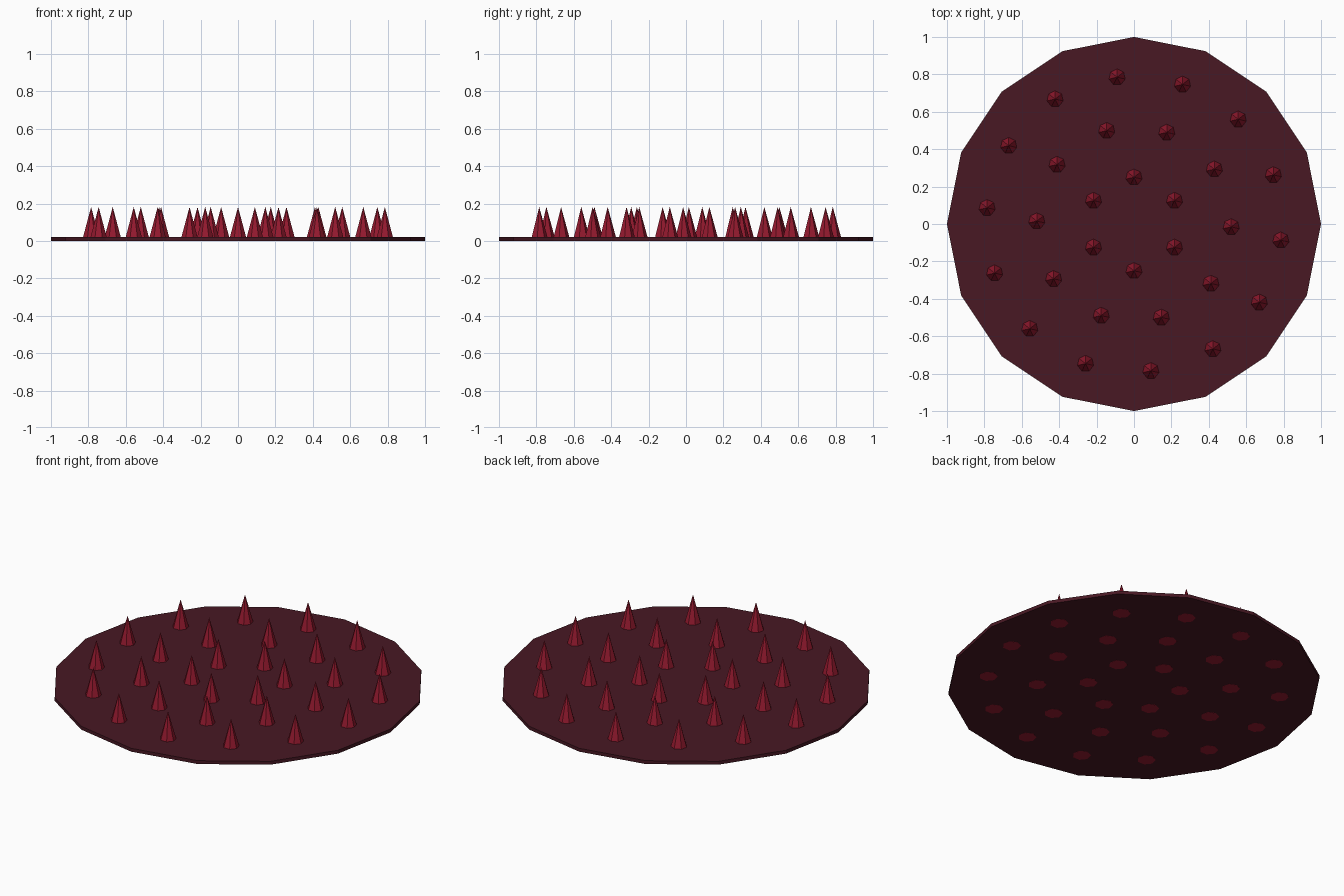
import bpy
from math import cos, sin, radians

if "Cube" in bpy.data.objects:
    bpy.data.objects.remove(bpy.data.objects["Cube"])


def material(name, rgb):
    m = bpy.data.materials.new(name)
    m.diffuse_color = (*rgb, 1)
    m.use_nodes = True
    m.node_tree.nodes["Principled BSDF"].inputs["Base Color"].default_value = m.diffuse_color
    return m


plate_mat = material("dark_maroon", (0.065, 0.009, 0.017))
spike_mat = material("crimson", (0.30, 0.010, 0.028))

PLATE_H, SPIKE_H = 0.02, 0.182

# Sixteen-sided base plate
bpy.ops.mesh.primitive_cylinder_add(vertices=16, radius=1, depth=PLATE_H,
                                    location=(0, 0, PLATE_H / 2))
plate = bpy.context.object
plate.name = "base_plate"
plate.data.materials.append(plate_mat)

# Spikes in three rings: (count, ring radius, start angle)
n = 0
for count, ring_r, start in ((6, 0.25, 30), (10, 0.52, -1.7), (14, 0.79, -6.3)):
    for i in range(count):
        a = radians(start + 360 * i / count)
        bpy.ops.mesh.primitive_cone_add(
            vertices=7, radius1=0.05, radius2=0, depth=SPIKE_H,
            location=(ring_r * cos(a), ring_r * sin(a), SPIKE_H / 2 - 0.0005))
        spike = bpy.context.object
        n += 1
        spike.name = f"spike_{n:02d}"
        spike.data.materials.append(spike_mat)
